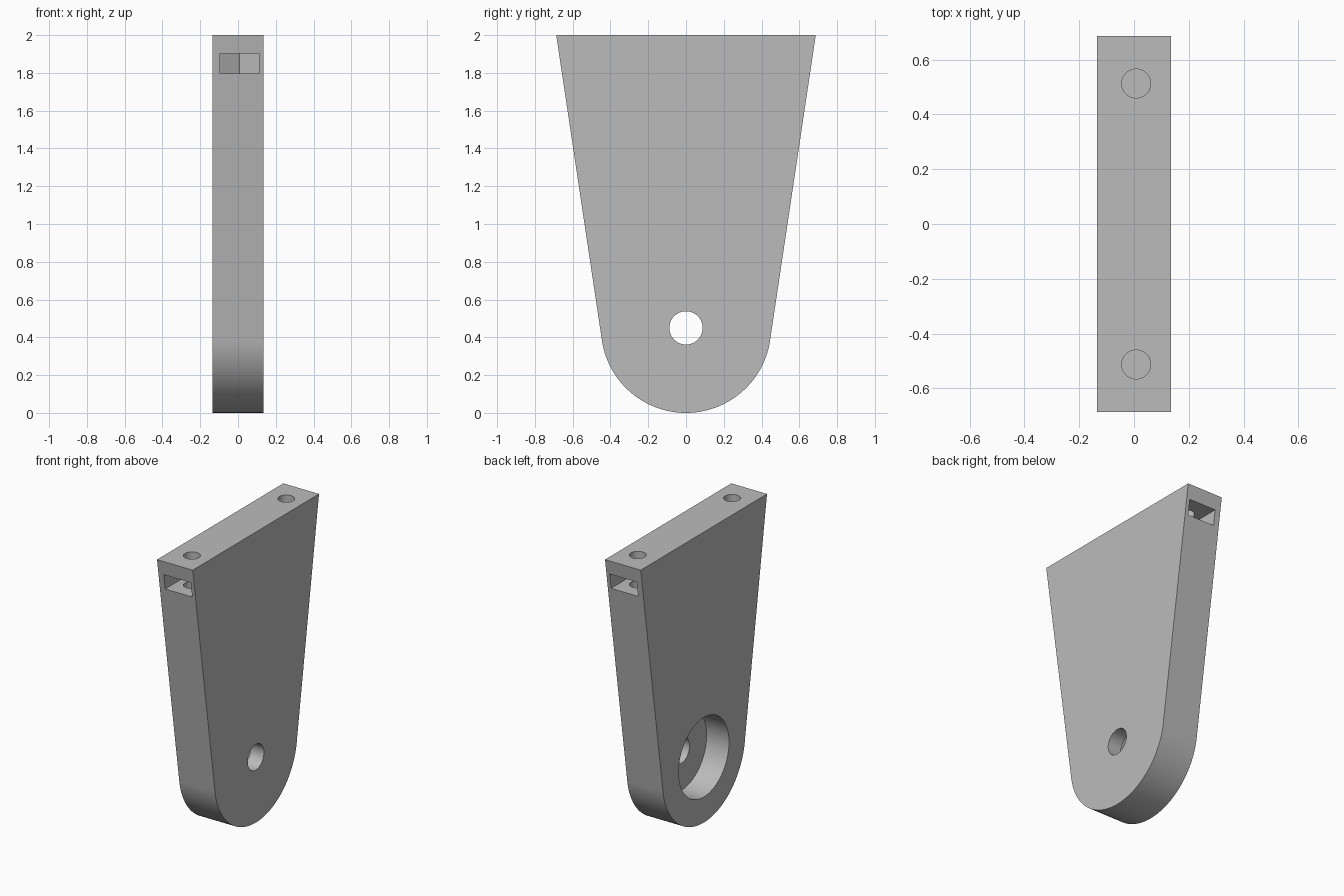
import bpy, bmesh
from math import sin, cos, acos, atan2, hypot, pi, sqrt

cube = bpy.data.objects.get("Cube")
if cube:
    bpy.data.objects.remove(cube, do_unlink=True)

HALF_X, TOP_Y, TOP_Z = 0.136, 0.687, 2.0
ROUND = 0.45            # radius and centre height of the rounded end
BORE_X = 0.008          # screw bores sit slightly off centre
SCREW_Y = 0.513


def arc(cx, cy, r, a0, a1, n):
    return [(cx + r * cos(a0 + (a1 - a0) * i / n),
             cy + r * sin(a0 + (a1 - a0) * i / n)) for i in range(n + 1)]


def prism(name, outline, lo, hi, axis):
    """Extrude a closed outline along x (outline in y, z) or z (outline in x, y)."""
    bm = bmesh.new()
    place = (lambda p, d: (d, *p)) if axis == "x" else (lambda p, d: (*p, d))
    base = bm.faces.new([bm.verts.new(place(p, lo)) for p in outline])
    ext = bmesh.ops.extrude_face_region(bm, geom=[base])
    shift = (hi - lo, 0, 0) if axis == "x" else (0, 0, hi - lo)
    verts = [g for g in ext["geom"] if isinstance(g, bmesh.types.BMVert)]
    bmesh.ops.translate(bm, verts=verts, vec=shift)
    bmesh.ops.recalc_face_normals(bm, faces=bm.faces)
    mesh = bpy.data.meshes.new(name)
    bm.to_mesh(mesh)
    bm.free()
    ob = bpy.data.objects.new(name, mesh)
    bpy.context.collection.objects.link(ob)
    return ob


def circle(cx, cy, r, n=64):
    return arc(cx, cy, r, 0, 2 * pi, n)[:-1]


# Plate: tapered sides tangent to a rounded lower end
rise = TOP_Z - ROUND
tangent = atan2(rise, TOP_Y) - acos(ROUND / hypot(TOP_Y, rise))
outline = [(TOP_Y, TOP_Z), (-TOP_Y, TOP_Z)]
outline += arc(0, ROUND, ROUND, pi - tangent, 2 * pi + tangent, 96)
bracket = prism("bracket_plate", outline, -HALF_X, HALF_X, "x")

# Axle hole and bearing recess
cutters = [
    prism("axle_hole_cutter", circle(0, ROUND, 0.088), -0.3, 0.3, "x"),
    prism("bearing_recess_cutter", circle(0, ROUND, 0.274), -0.3, 0.035, "x"),
]

# Screw bores from the top, with nut slots that end in half a hexagon
flat = 0.103
for side, label in ((-1, "front"), (1, "back")):
    cy = side * SCREW_Y
    corner = cy - side * flat / sqrt(3)
    tip = cy - side * flat * 2 / sqrt(3)
    slot = [(BORE_X - flat, side * 0.8), (BORE_X - flat, corner), (BORE_X, tip),
            (BORE_X + flat, corner), (BORE_X + flat, side * 0.8)]
    cutters.append(prism(label + "_nut_slot_cutter", slot, 1.797, 1.902, "z"))
    cutters.append(prism(label + "_screw_bore_cutter",
                         circle(BORE_X, cy, 0.053, 48), 1.6, 2.1, "z"))

# Apply the cuts
bpy.context.view_layer.objects.active = bracket
for cutter in cutters:
    cutter.hide_render = True
    mod = bracket.modifiers.new(cutter.name, "BOOLEAN")
    mod.operation, mod.solver, mod.object = "DIFFERENCE", "EXACT", cutter
    bpy.ops.object.modifier_apply(modifier=mod.name)
    bpy.data.objects.remove(cutter, do_unlink=True)

# Plain grey finish
grey = bpy.data.materials.new("plain_grey")
grey.use_nodes = True
colour = (0.5, 0.5, 0.5, 1)
grey.diffuse_color = colour
grey.node_tree.nodes["Principled BSDF"].inputs["Base Color"].default_value = colour
bracket.data.materials.clear()
bracket.data.materials.append(grey)

bpy.ops.object.select_all(action="DESELECT")
bracket.select_set(True)
bpy.ops.object.shade_smooth_by_angle(angle=0.5)
